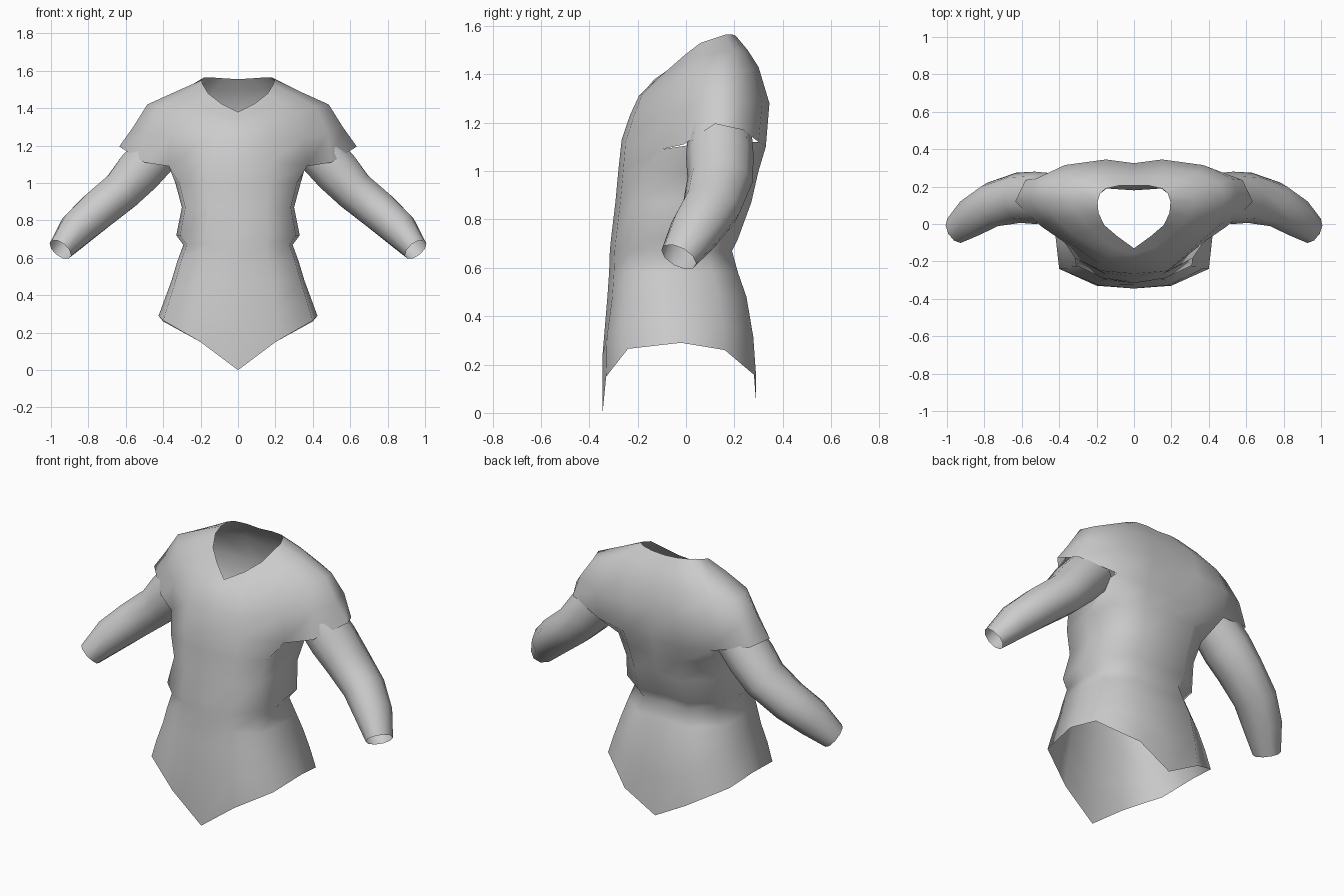
import bpy, bmesh, math
from mathutils import Vector

if "Cube" in bpy.data.objects:
    bpy.data.objects.remove(bpy.data.objects["Cube"])

cloth = bpy.data.materials.new("grey cloth")
cloth.diffuse_color = (0.6, 0.6, 0.6, 1)
cloth.use_nodes = True
cloth.node_tree.nodes["Principled BSDF"].inputs["Base Color"].default_value = cloth.diffuse_color


def full(half):
    """Close a right-hand half ring (front to back) by mirroring it in x."""
    return half + [(-x, y, z) for x, y, z in half[-2:0:-1]]


def loft(bm, rings):
    """Skin a stack of closed rings, leaving both ends open."""
    loops = [[bm.verts.new(p) for p in r] for r in rings]
    for a, b in zip(loops, loops[1:]):
        for i in range(len(a)):
            j = (i + 1) % len(a)
            bm.faces.new((a[i], a[j], b[j], b[i]))


def finish(bm, name):
    bmesh.ops.remove_doubles(bm, verts=bm.verts, dist=0.0005)
    me = bpy.data.meshes.new(name)
    bm.to_mesh(me)
    bm.free()
    me.materials.append(cloth)
    for p in me.polygons:
        p.use_smooth = True
    ob = bpy.data.objects.new(name, me)
    bpy.context.collection.objects.link(ob)
    return ob


def body_ring(z, w, front, back):
    d = back - front
    return [(0, front, z), (.5 * w, front + .02, z), (.94 * w, front + .17 * d, z),
            (w, front + .5 * d, z), (.94 * w, front + .8 * d, z),
            (.5 * w, back, z), (0, back - .01, z)]


# Torso: pointed hem, waist pinch, then chest up to the armholes
hem = [(0, -.345, 0), (.2, -.33, .15), (.40, -.24, .265), (.425, -.02, .29),
       (.40, .16, .26), (.2, .29, .15), (0, .29, .04)]
hip = body_ring(.48, .355, -.325, .25)
mid = [tuple((Vector(a) * .5 + Vector(b) * .5) * 1.0) for a, b in zip(hem, hip)]
mid = [(x, y * 1.03, z) for x, y, z in mid]
chest = [body_ring(*r) for r in ((.58, .325, -.318, .215), (.67, .292, -.315, .19),
                                 (.72, .33, -.31, .215), (.87, .30, -.292, .27),
                                 (1.0, .335, -.28, .30))]
# Shared front and back seam where the torso meets the short sleeves
seam_front = [(0, -.266, 1.13), (.18, -.25, 1.12), (.37, -.10, 1.09)]
seam_back = [(.37, .30, 1.12), (.18, .33, 1.10), (0, .315, 1.10)]
armhole = seam_front + [(.36, .10, 1.12)] + seam_back

# Shoulders: short sleeve hem up to the V neckline
sleeve = seam_front + [(.50, -.01, 1.11), (.635, .12, 1.195), (.58, .235, 1.17)] + seam_back
upper = [(0, -.232, 1.23), (.18, -.215, 1.23), (.36, -.09, 1.24), (.48, .01, 1.26),
         (.56, .12, 1.30), (.53, .24, 1.30), (.37, .315, 1.28), (.15, .345, 1.28),
         (0, .325, 1.27)]
shoulder = [(0, -.195, 1.31), (.14, -.18, 1.32), (.32, -.06, 1.37), (.42, .03, 1.405),
            (.485, .13, 1.42), (.46, .22, 1.41), (.34, .275, 1.42), (.16, .30, 1.43),
            (0, .285, 1.42)]
yoke = [(0, -.16, 1.345), (.11, -.125, 1.375), (.23, -.03, 1.435), (.29, .04, 1.475),
        (.33, .13, 1.49), (.30, .20, 1.495), (.24, .235, 1.50), (.12, .255, 1.50),
        (0, .25, 1.49)]
neck = [(0, -.13, 1.38), (.09, -.065, 1.425), (.16, -.005, 1.48), (.19, .06, 1.53),
        (.195, .12, 1.55), (.18, .165, 1.565), (.15, .19, 1.565), (.08, .205, 1.56),
        (0, .205, 1.555)]

bm = bmesh.new()
loft(bm, [full(r) for r in [hem, mid, hip] + chest + [armhole]])
loft(bm, [full(r) for r in (sleeve, upper, shoulder, yoke, neck)])
finish(bm, "shirt_body")

# Long under-sleeves: x, y, z of the centre, radius across, radius along y
path = [(.42, .14, 1.18, .13, .13), (.53, .14, 1.06, .13, .14), (.62, .14, .96, .115, .135),
        (.755, .105, .85, .11, .122), (.86, .04, .755, .10, .11), (.95, -.03, .645, .068, .08)]
rings = []
for i, (x, y, z, r, ry) in enumerate(path):
    a, b = path[max(i - 1, 0)], path[min(i + 1, len(path) - 1)]
    t = (Vector(b[:3]) - Vector(a[:3])).normalized()
    u = Vector((0, 1, 0))
    u = (u - t * u.dot(t)).normalized()
    v = t.cross(u)
    rings.append([Vector((x, y, z)) + u * ry * math.cos(k * math.tau / 10)
                  + v * r * math.sin(k * math.tau / 10) for k in range(10)])
bm = bmesh.new()
loft(bm, rings)
arms = finish(bm, "long_sleeves")
arms.modifiers.new("mirror", 'MIRROR').use_clip = False
